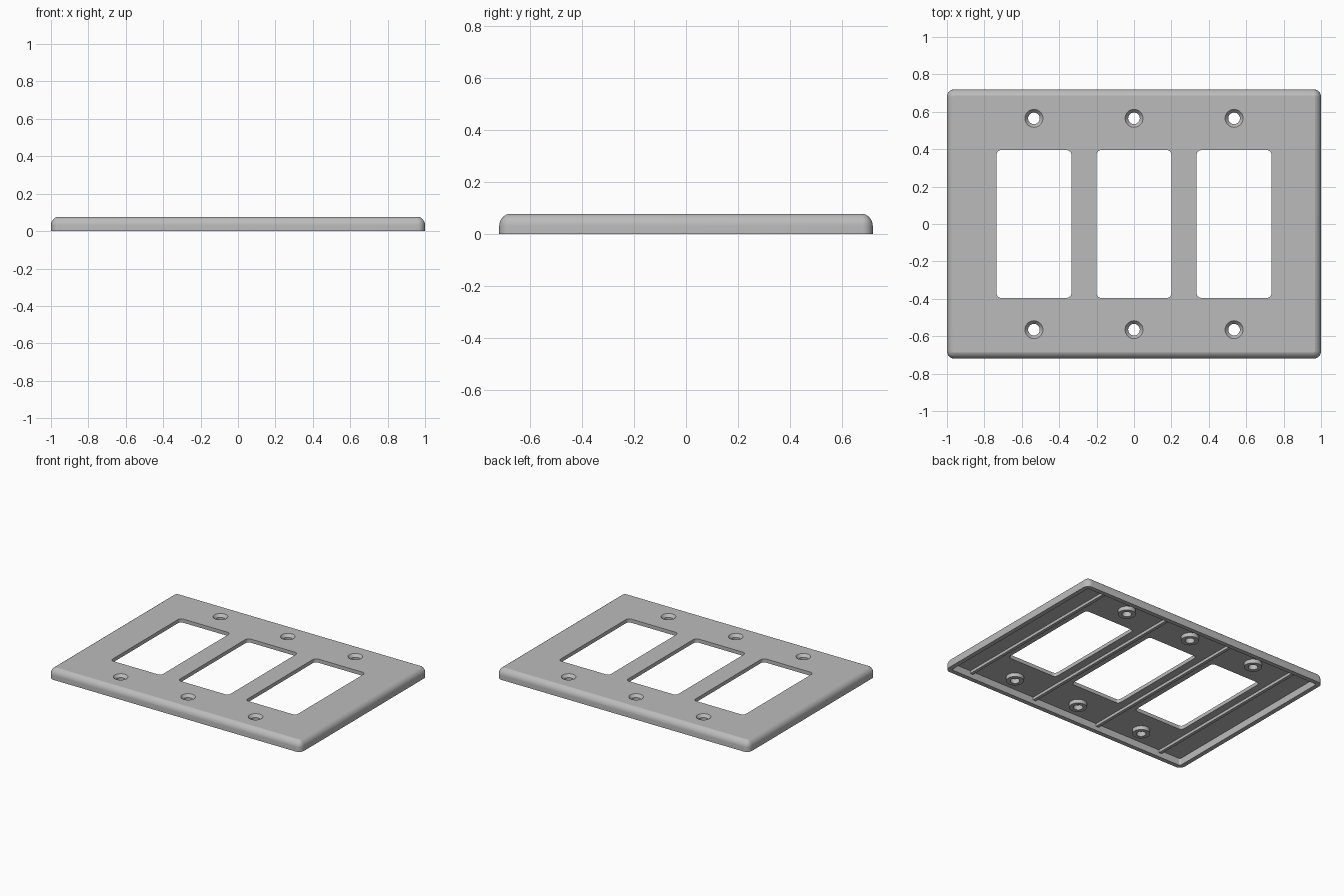
import bpy, bmesh, math
from mathutils import Matrix

if "Cube" in bpy.data.objects:
    bpy.data.objects.remove(bpy.data.objects["Cube"], do_unlink=True)

HX, HY, TOP = 1.0, 0.72, 0.076      # plate half sizes and height
UNDER, WALL = 0.05, 0.032           # underside of the face, rim width
GANGS = (-0.535, 0.0, 0.535)        # opening centres
SCREW_Y = 0.565

grey = bpy.data.materials.new("grey plastic")
grey.use_nodes = True
colour = (0.5, 0.5, 0.5, 1)
grey.diffuse_color = colour
grey.node_tree.nodes["Principled BSDF"].inputs["Base Color"].default_value = colour


def rounded_rect(hx, hy, r, z, steps=9):
    pts = []
    for quarter, (sx, sy) in enumerate(((1, 1), (-1, 1), (-1, -1), (1, -1))):
        for i in range(steps + 1):
            a = (quarter + i / steps) * math.pi / 2
            pts.append((sx * (hx - r) + r * math.cos(a),
                        sy * (hy - r) + r * math.sin(a), z))
    return pts


def circle(r, z, n=36):
    return [(r * math.cos(2 * math.pi * i / n), r * math.sin(2 * math.pi * i / n), z)
            for i in range(n)]


def loft(bm, rings, offset=(0, 0), closed=False):
    """Skin a list of rings; cap both ends, or join the last to the first."""
    loops = [[bm.verts.new((x + offset[0], y + offset[1], z)) for x, y, z in ring]
             for ring in rings]
    pairs = list(zip(loops, loops[1:]))
    if closed:
        pairs.append((loops[-1], loops[0]))
    else:
        bm.faces.new(loops[0])
        bm.faces.new(loops[-1])
    for a, b in pairs:
        for i in range(len(a)):
            j = (i + 1) % len(a)
            bm.faces.new((a[i], a[j], b[j], b[i]))


def make_object(name, bm):
    bmesh.ops.recalc_face_normals(bm, faces=bm.faces[:])
    mesh = bpy.data.meshes.new(name)
    bm.to_mesh(mesh)
    bm.free()
    mesh.materials.append(grey)
    obj = bpy.data.objects.new(name, mesh)
    bpy.context.collection.objects.link(obj)
    return obj


def shade(obj):
    bpy.ops.object.select_all(action='DESELECT')
    obj.select_set(True)
    bpy.context.view_layer.objects.active = obj
    bpy.ops.object.shade_smooth_by_angle(angle=math.radians(13))


# Hollow plate: recess, rim, straight side, curved shoulder, flat face
bm = bmesh.new()
rings = [rounded_rect(HX - WALL, HY - WALL, 0.012, UNDER),
         rounded_rect(HX - WALL, HY - WALL, 0.012, 0),
         rounded_rect(HX, HY, 0.04, 0)]
sweep, radius, shoulder = math.radians(72), 0.0475, 0.031
for i in range(9):
    a = sweep * i / 8
    inset = radius * (1 - math.cos(a))
    rings.append(rounded_rect(HX - inset, HY - inset, 0.041 - inset,
                              shoulder + radius * math.sin(a)))
TOP = rings[-1][0][2]
loft(bm, rings)
plate = make_object("wall_plate", bm)

# Cutter for the openings and the countersunk screw holes
bm = bmesh.new()
for x in GANGS:
    loft(bm, [rounded_rect(0.2, 0.395, 0.025, z) for z in (-0.1, 0.2)], (x, 0))
    for y in (-SCREW_Y, SCREW_Y):
        loft(bm, [circle(0.031, -0.1), circle(0.031, 0.056),
                  circle(0.048, TOP), circle(0.048, 0.2)], (x, y))
cutter = make_object("opening_cutter", bm)
cutter.hide_render = True

cut = plate.modifiers.new("openings", 'BOOLEAN')
cut.operation = 'DIFFERENCE'
cut.solver = 'EXACT'
cut.object = cutter
bpy.context.view_layer.objects.active = plate
bpy.ops.object.modifier_apply(modifier=cut.name)
bpy.data.objects.remove(cutter, do_unlink=True)
shade(plate)

# Screw bosses under the face
bm = bmesh.new()
for x in GANGS:
    for y in (-SCREW_Y, SCREW_Y):
        loft(bm, [circle(0.031, UNDER), circle(0.031, 0.022),
                  circle(0.058, 0.022), circle(0.058, UNDER)], (x, y), closed=True)
shade(make_object("screw_bosses", bm))

# Stiffening ribs between and beside the openings
bm = bmesh.new()
for x in (-0.8, -0.267, 0.267, 0.8):
    place = Matrix.Translation((x, 0, UNDER - 0.01))
    size = Matrix.Diagonal((0.022, 2 * (HY - WALL), 0.02, 1))
    bmesh.ops.create_cube(bm, size=1, matrix=place @ size)
make_object("stiffening_ribs", bm)
